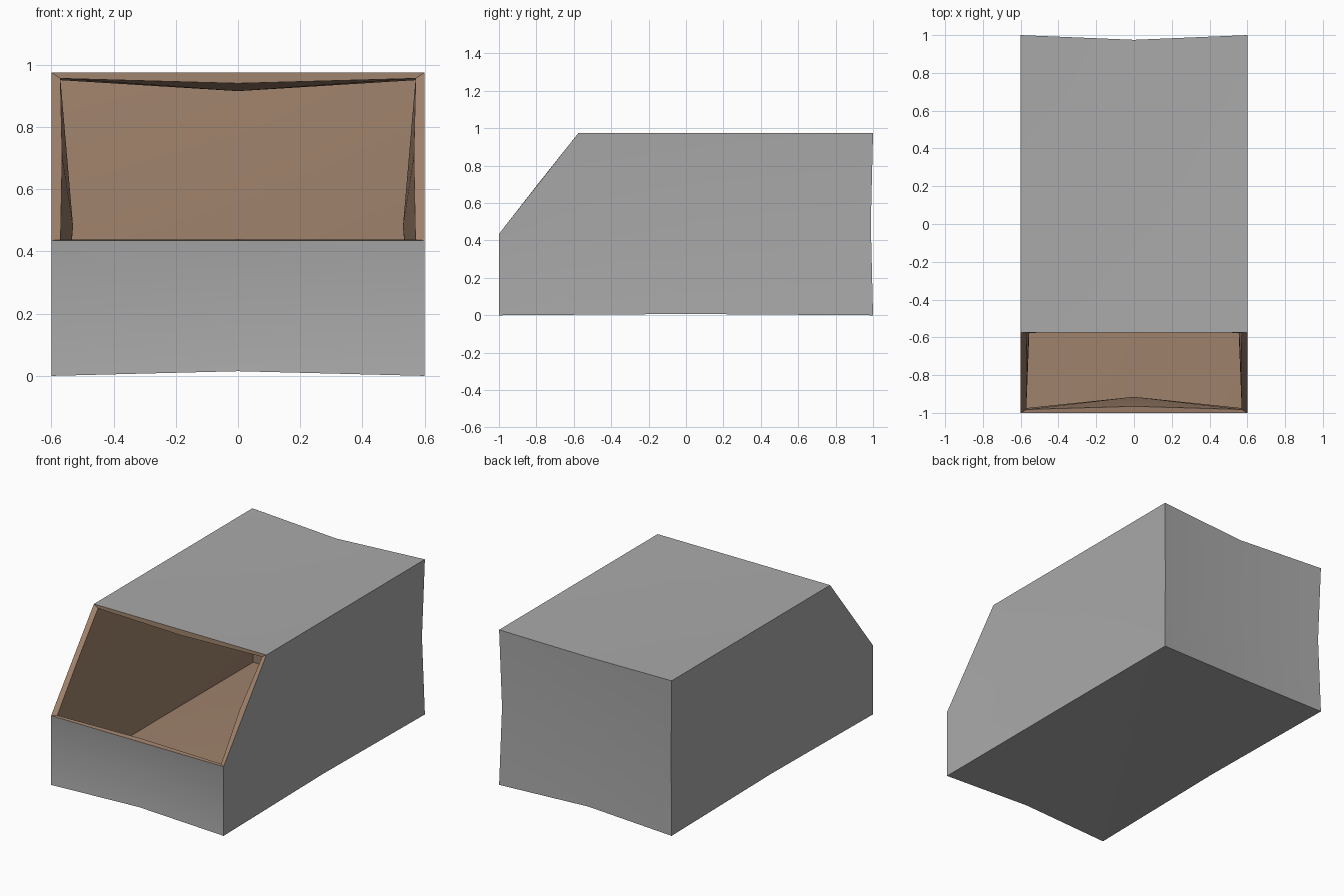
import bpy, bmesh
from mathutils import Vector

if "Cube" in bpy.data.objects:
    bpy.data.objects.remove(bpy.data.objects["Cube"])

W, TOP = 0.6, 0.975


def material(name, color):
    m = bpy.data.materials.new(name)
    m.diffuse_color = (*color, 1)
    m.use_nodes = True
    m.node_tree.nodes["Principled BSDF"].inputs["Base Color"].default_value = m.diffuse_color
    return m


# Corners of the open bin: side profile as (y, z)
profile = [(-1, 0), (-1, 0.435), (-0.575, TOP), (1, TOP), (1, 0)]
L = [Vector((-W, y, z)) for y, z in profile]
R = [Vector((W, y, z)) for y, z in profile]

# Inward sag of edge midpoints, looked up by the two corners
sag = {}


def add_sag(a, b, offset):
    sag[frozenset((a.to_tuple(3), b.to_tuple(3)))] = Vector(offset)


add_sag(L[0], R[0], (0, 0.015, 0.015))
add_sag(L[3], R[3], (0, -0.025, -0.02))
add_sag(L[4], R[4], (0, -0.025, 0.015))
for side, s in ((L, 1), (R, -1)):
    add_sag(side[3], side[4], (s * 0.012, -0.012, 0))
    add_sag(side[4], side[0], (s * 0.007, 0, 0.007))

bm = bmesh.new()


def panel(corners, center):
    """Sagging panel: one quad per corner around a sunken center."""
    n = len(corners)
    mids = []
    for i in range(n):
        a, b = corners[i], corners[(i + 1) % n]
        key = frozenset((a.to_tuple(3), b.to_tuple(3)))
        mids.append((a + b) / 2 + sag.get(key, Vector()))
    for i in range(n):
        pts = [Vector(center), mids[i - 1], corners[i], mids[i]]
        bm.faces.new([bm.verts.new(p) for p in pts])


# Five closed panels; the slanted front stays open
panel([L[0], R[0], R[1], L[1]], (0, -0.95, 0.22))         # front
panel([L[2], R[2], R[3], L[3]], (0, 0.21, 0.95))          # top
panel([R[4], L[4], L[3], R[3]], (0, 0.955, 0.4875))       # back
panel([L[4], R[4], R[0], L[0]], (0, 0, 0.035))            # bottom
panel([R[0], R[4], R[3], R[2], R[1]], (W - 0.035, 0.05, 0.48))
panel([L[0], L[1], L[2], L[3], L[4]], (-W + 0.035, 0.05, 0.48))

bmesh.ops.remove_doubles(bm, verts=bm.verts[:], dist=0.0005)
bmesh.ops.recalc_face_normals(bm, faces=bm.faces[:])
# make sure the normals point outward
top_face = max(bm.faces, key=lambda f: f.calc_center_median().z)
if top_face.normal.z < 0:
    bmesh.ops.reverse_faces(bm, faces=bm.faces[:])

mesh = bpy.data.meshes.new("open_bin")
bm.to_mesh(mesh)
bm.free()
bin_obj = bpy.data.objects.new("open_bin", mesh)
bpy.context.collection.objects.link(bin_obj)
mesh.materials.append(material("grey_outside", (0.40, 0.40, 0.40)))
mesh.materials.append(material("brown_inside", (0.35, 0.225, 0.15)))

# Wall thickness, with brown inside and rim
mod = bin_obj.modifiers.new("walls", 'SOLIDIFY')
mod.thickness = 0.035
mod.offset = -1
mod.use_even_offset = False
mod.material_offset = 1
mod.material_offset_rim = 1
bpy.context.view_layer.objects.active = bin_obj
bin_obj.select_set(True)
bpy.ops.object.modifier_apply(modifier=mod.name)
bpy.ops.object.shade_smooth_by_angle(angle=0.52)
